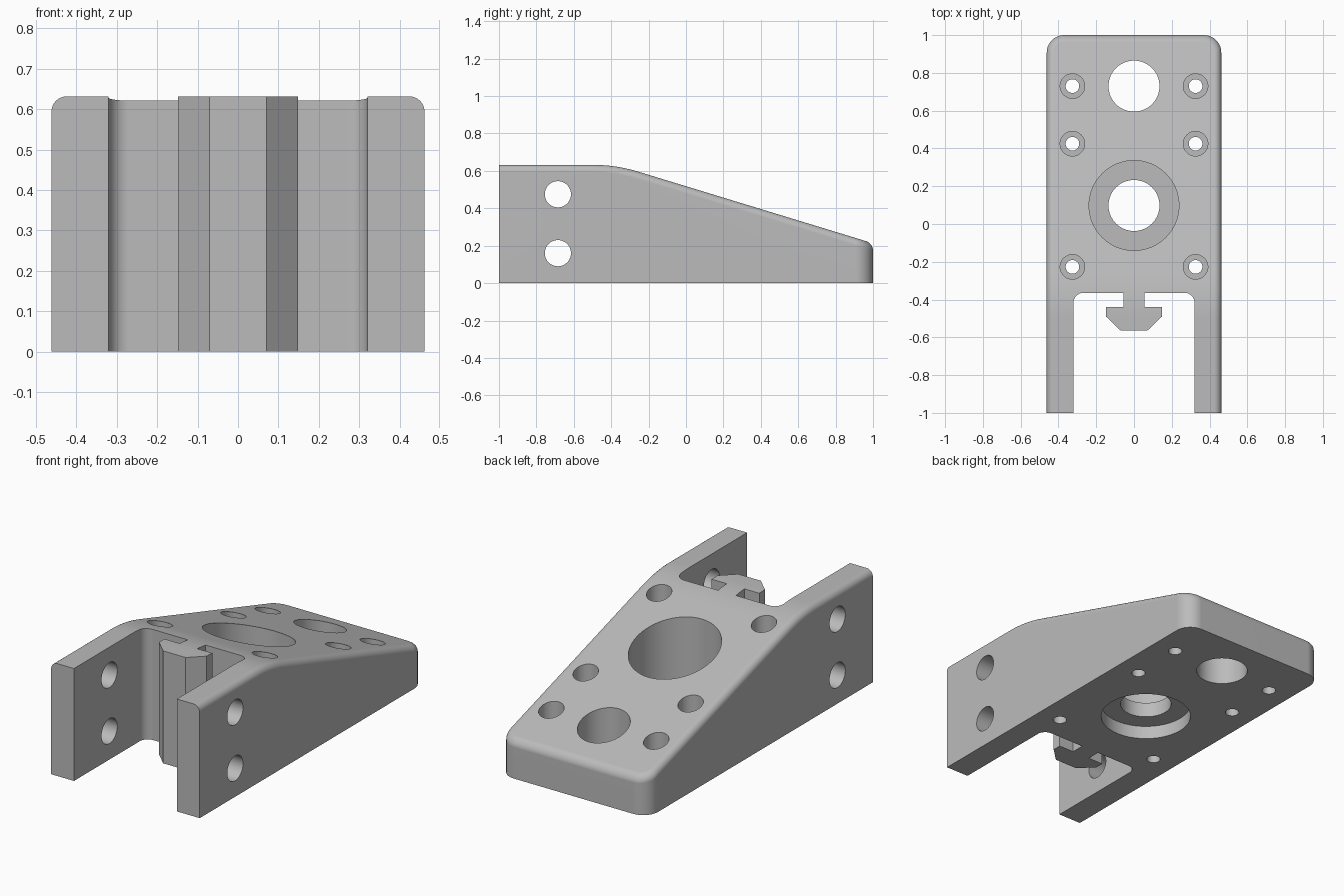
import bpy, bmesh, math
from mathutils import Vector, Matrix

cube = bpy.data.objects.get("Cube")
if cube:
    bpy.data.objects.remove(cube, do_unlink=True)

GREY = (0.5, 0.5, 0.5, 1.0)
grey = bpy.data.materials.new("light_grey")
grey.use_nodes = True
grey.diffuse_color = GREY
grey.node_tree.nodes["Principled BSDF"].inputs["Base Color"].default_value = GREY

HALF_W, HEIGHT = 0.462, 0.632


def make_object(name, bm):
    bmesh.ops.recalc_face_normals(bm, faces=bm.faces)
    mesh = bpy.data.meshes.new(name)
    bm.to_mesh(mesh)
    bm.free()
    mesh.materials.append(grey)
    obj = bpy.data.objects.new(name, mesh)
    bpy.context.collection.objects.link(obj)
    return obj


def prism(points, direction):
    """Extrude a flat outline of 3D points along a direction."""
    bm = bmesh.new()
    face = bm.faces.new([bm.verts.new(p) for p in points])
    ext = bmesh.ops.extrude_face_region(bm, geom=[face])
    moved = [v for v in ext["geom"] if isinstance(v, bmesh.types.BMVert)]
    bmesh.ops.translate(bm, verts=moved, vec=direction)
    bmesh.ops.recalc_face_normals(bm, faces=bm.faces)
    return bm


def blend(a, corner, b, steps):
    """Curve from a to b that is tangent to both sides of the corner."""
    a, corner, b = Vector(a), Vector(corner), Vector(b)
    ts = [i / steps for i in range(steps + 1)]
    return [a * (1 - t) ** 2 + corner * 2 * t * (1 - t) + b * t * t for t in ts]


def cut(target, cutter):
    cutter.hide_render = True
    mod = target.modifiers.new("cut", 'BOOLEAN')
    mod.operation, mod.solver, mod.object = 'DIFFERENCE', 'EXACT', cutter
    bpy.context.view_layer.objects.active = target
    bpy.ops.object.modifier_apply(modifier=mod.name)
    bpy.data.objects.remove(cutter, do_unlink=True)


def bore(target, centre, radius, length, axis='Z'):
    """Drill a round hole centred on a point."""
    bm = bmesh.new()
    turn = Matrix.Rotation(math.pi / 2, 4, 'Y') if axis == 'X' else Matrix()
    bmesh.ops.create_cone(bm, cap_ends=True, segments=64, radius1=radius,
                          radius2=radius, depth=length,
                          matrix=Matrix.Translation(centre) @ turn)
    cut(target, make_object("hole_cutter", bm))


def bore_up(target, x, y, radius, z0, z1):
    bore(target, (x, y, (z0 + z1) / 2), radius, z1 - z0)


# Wedge body: side profile with a softened bend, extruded across the width
slope, bend_y, reach = 0.305, -0.374, 0.12
bend = blend((bend_y - reach, HEIGHT), (bend_y, HEIGHT),
             (bend_y + reach, HEIGHT - slope * reach), 10)
profile = [(-1, 0), (-1, HEIGHT)] + [tuple(p) for p in bend]
profile += [(1, HEIGHT - slope * (1 - bend_y)), (1, 0)]
bm = prism([(-HALF_W, y, z) for y, z in profile], (2 * HALF_W, 0, 0))

# Rounded vertical corners at the low end
corners = [e for e in bm.edges if all(v.co.y > 0.99 for v in e.verts)
           and abs(e.verts[0].co.x - e.verts[1].co.x) < 0.01]
bmesh.ops.bevel(bm, geom=corners, offset=0.092, segments=10, profile=0.5,
                affect='EDGES', clamp_overlap=False)

# Rounded rim around the top, except across the open end
bm.normal_update()
rim = []
for e in bm.edges:
    flat = [f for f in e.link_faces if f.normal.z > 0.5]
    wall = [f for f in e.link_faces if abs(f.normal.z) < 0.1]
    at_end = all(v.co.y < -0.99 for v in e.verts)
    if len(flat) == 1 and len(wall) == 1 and not at_end:
        rim.append(e)
bmesh.ops.bevel(bm, geom=rim, offset=0.038, segments=6, profile=0.5,
                affect='EDGES', clamp_overlap=False)
body = make_object("bracket_body", bm)

# Open slot between the arms, leaving the T-shaped rail standing
SLOT, BACK, R = 0.32, -0.365, 0.05
arc = [(SLOT - R + R * math.cos(a), BACK - R + R * math.sin(a))
       for a in (math.pi / 2 * i / 8 for i in range(9))]
rail = [(0.055, BACK), (0.055, -0.44), (0.148, -0.44), (0.148, -0.49), (0.07, -0.565)]
half = [(SLOT, -1.2)] + arc + rail
outline = half + [(-x, y) for x, y in reversed(half)]
slot = prism([(x, y, -0.1) for x, y in outline], (0, 0, 1))
cut(body, make_object("slot_cutter", slot))

# Cross holes through both arms
for z in (0.16, 0.475):
    bore(body, (0, -0.685, z), 0.07, 1.2, 'X')

# Large plain hole, and a central hole recessed from above and below
bore_up(body, 0, 0.73, 0.135, -0.1, 1)
bore_up(body, 0, 0.098, 0.135, -0.1, 1)
bore_up(body, 0, 0.098, 0.238, 0.16, 1)
bore_up(body, 0, 0.098, 0.238, -0.1, 0.075)

# Counterbored screw holes
for side in (-1, 1):
    for y in (-0.227, 0.425, 0.73):
        bore_up(body, side * 0.326, y, 0.036, -0.1, 1)
        bore_up(body, side * 0.326, y, 0.065, 0.1, 1)

# Smooth curved walls, crisp edges
bpy.ops.object.select_all(action='DESELECT')
body.select_set(True)
bpy.context.view_layer.objects.active = body
bpy.ops.object.shade_smooth_by_angle(angle=math.radians(30))
normals = body.modifiers.new("even_shading", 'WEIGHTED_NORMAL')
normals.keep_sharp = True
